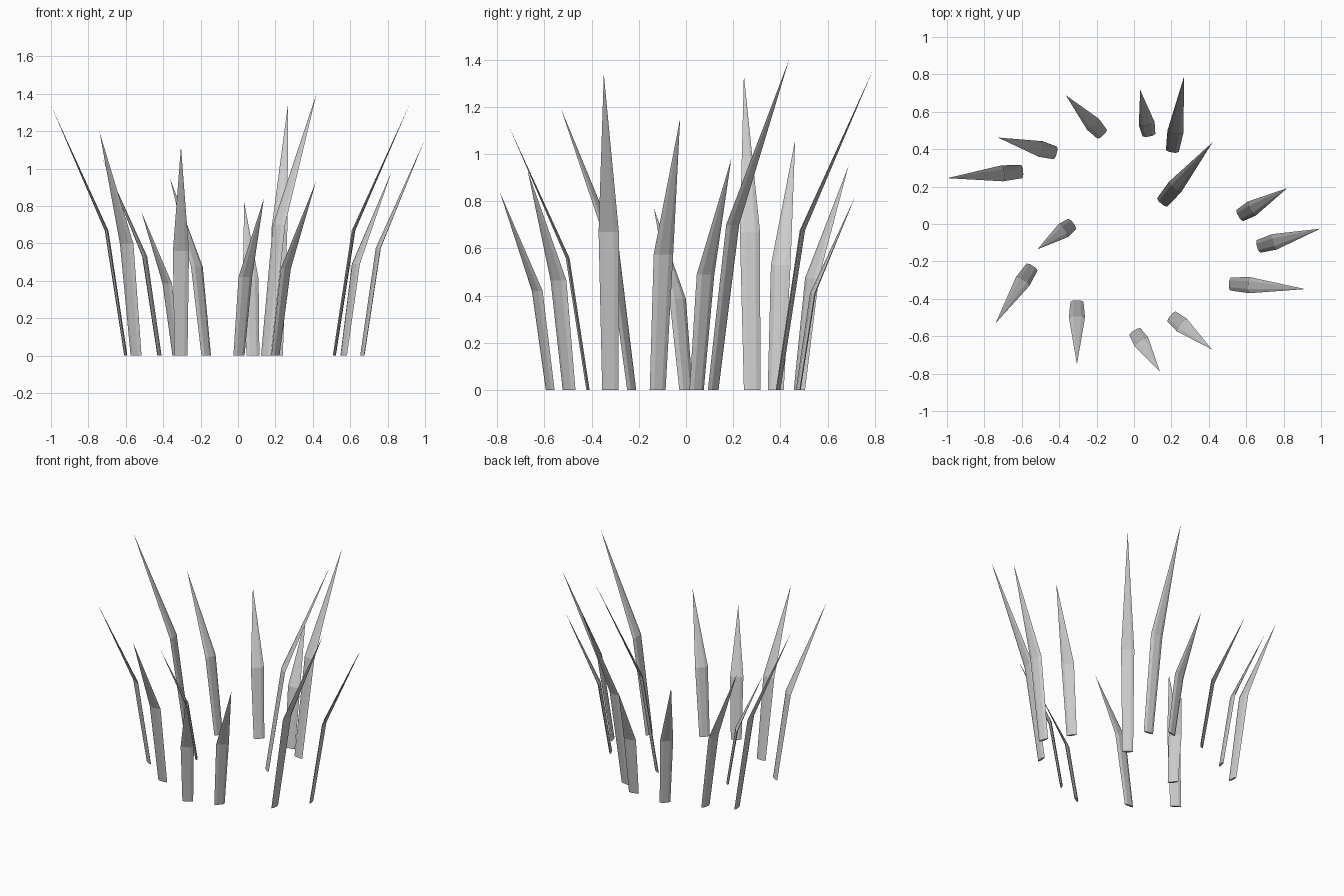
import bpy, bmesh, math
from mathutils import Vector

if "Cube" in bpy.data.objects:
    bpy.data.objects.remove(bpy.data.objects["Cube"])

# each blade: base x, base y, lean direction in degrees, height
BLADES = [
    (-0.17, 0.48, 133, 0.95), (0.08, 0.475, 101, 0.82),
    (0.205, 0.39, 81, 1.355), (0.15, 0.115, 50, 1.40),
    (-0.42, 0.38, 165, 1.06), (-0.60, 0.28, 185, 1.335),
    (-0.33, 0.0, 216, 0.77), (-0.545, -0.23, 237, 1.195),
    (-0.305, -0.415, 270, 1.12), (0.005, -0.575, -58, 0.84),
    (0.20, -0.495, -39, 0.93), (0.565, 0.045, 30, 0.98),
    (0.665, -0.12, 16, 1.15), (0.515, -0.32, -4, 1.34),
]
# flattened six-sided cross-section: (across, along lean)
SECTION = [(1, 0), (0.5, 1), (-0.5, 1), (-1, 0), (-0.5, -1), (0.5, -1)]


def grass_blade(name, x, y, angle, height):
    a = math.radians(angle)
    lean = Vector((math.cos(a), math.sin(a), 0))
    side = Vector((-lean.y, lean.x, 0))
    base = Vector((x, y, 0))
    bm = bmesh.new()

    def ring(out, z, half_width, half_depth):
        c = base + lean * out * height + Vector((0, 0, z * height))
        return [bm.verts.new(c + side * u * half_width + lean * v * half_depth)
                for u, v in SECTION]

    # straight stem, bend at half height, then a sharp point
    low = ring(0, 0, 0.035, 0.007)
    mid = ring(0.077, 0.5, 0.043, 0.008)
    tip = bm.verts.new(base + lean * 0.3 * height + Vector((0, 0, height)))
    bm.faces.new(low)
    for i in range(6):
        j = (i + 1) % 6
        bm.faces.new((low[i], low[j], mid[j], mid[i]))
        bm.faces.new((mid[i], mid[j], tip))
    bmesh.ops.recalc_face_normals(bm, faces=bm.faces)
    mesh = bpy.data.meshes.new(name)
    bm.to_mesh(mesh)
    bm.free()
    bpy.context.collection.objects.link(bpy.data.objects.new(name, mesh))


for n, blade in enumerate(BLADES, 1):
    grass_blade(f"grass_blade_{n:02d}", *blade)
